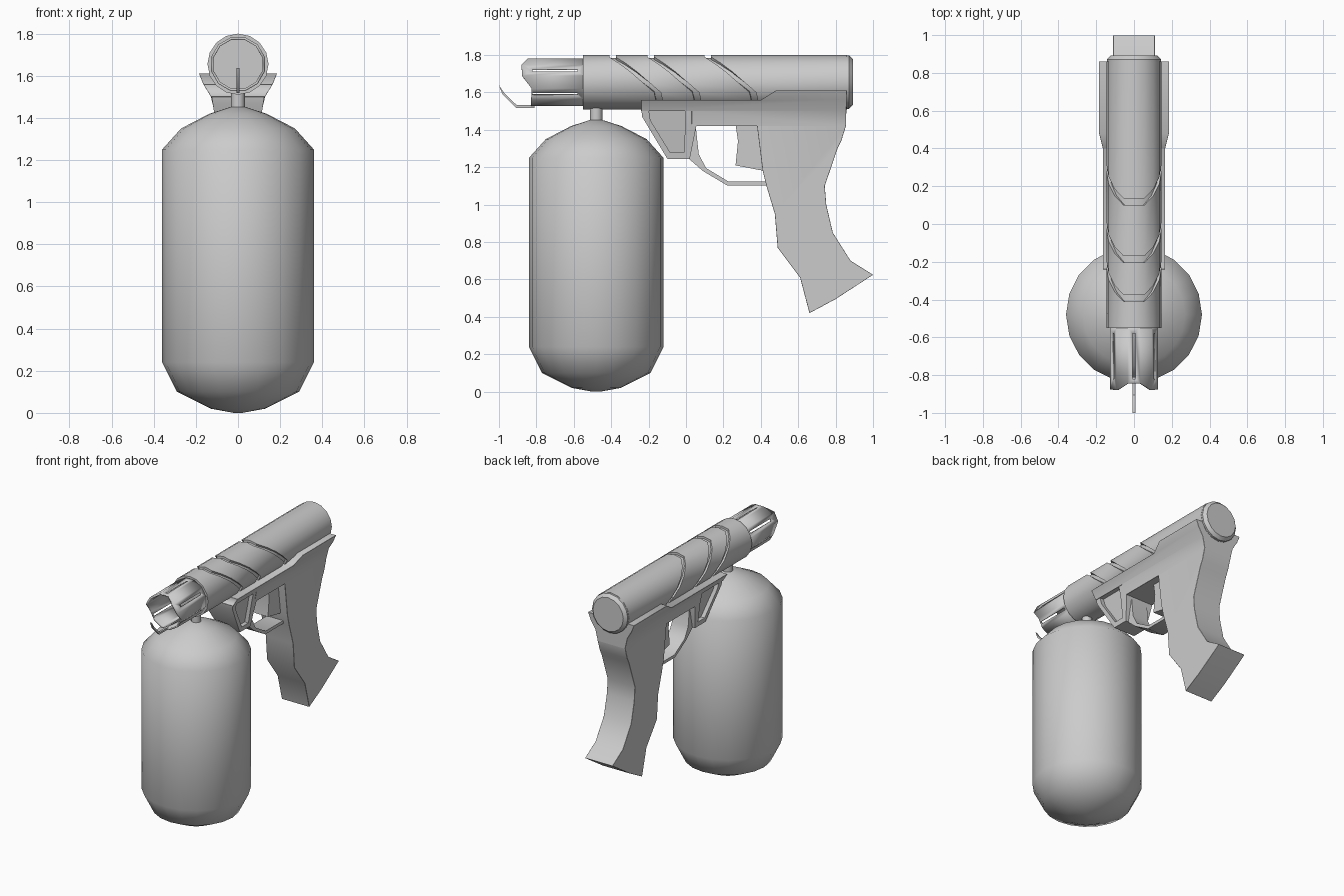
import bpy, bmesh
from math import sin, cos, radians, pi
from mathutils import Vector

if "Cube" in bpy.data.objects:
    bpy.data.objects.remove(bpy.data.objects["Cube"])

AXIS_Z = 1.655          # height of the barrel axis


def finish(name, bm, angle=35, bevel=0.0):
    bmesh.ops.recalc_face_normals(bm, faces=bm.faces)
    me = bpy.data.meshes.new(name)
    bm.to_mesh(me)
    bm.free()
    ob = bpy.data.objects.new(name, me)
    bpy.context.collection.objects.link(ob)
    bpy.ops.object.select_all(action='DESELECT')
    bpy.context.view_layer.objects.active = ob
    ob.select_set(True)
    bpy.ops.object.shade_smooth_by_angle(angle=radians(angle))
    if bevel:
        mod = ob.modifiers.new("edge_bevel", 'BEVEL')
        mod.width = bevel
        mod.segments = 1
        mod.limit_method = 'ANGLE'
        mod.angle_limit = radians(55)
    return ob


def loft(name, rings, closed=False, angle=35):
    """Bridge successive rings; cap the ends, or join last to first."""
    bm = bmesh.new()
    vs = [[bm.verts.new(p) for p in r] for r in rings]
    n = len(rings[0])
    pairs = list(zip(vs, vs[1:])) + ([(vs[-1], vs[0])] if closed else [])
    for a, b in pairs:
        for i in range(n):
            j = (i + 1) % n
            bm.faces.new((a[i], a[j], b[j], b[i]))
    if not closed:
        bm.faces.new(vs[0])
        bm.faces.new(vs[-1])
    return finish(name, bm, angle)


def ring_z(r, z, n, y0):
    return [(r * cos(2 * pi * i / n), y0 + r * sin(2 * pi * i / n), z) for i in range(n)]


def ring_y(r, y, n=16, shift=0.0):
    """Ring about the barrel axis; y may depend on the angle from the top."""
    out = []
    for i in range(n):
        a = 360 * i / n + shift
        yy = y(min(a, 360 - a)) if callable(y) else y
        out.append((r * sin(radians(a)), yy, AXIS_Z + r * cos(radians(a))))
    return out


def lerp(table, t):
    if t <= table[0][0]:
        return table[0][1]
    for (a, u), (b, v) in zip(table, table[1:]):
        if t <= b:
            return u + (v - u) * (t - a) / (b - a)
    return table[-1][1]


def plate(name, pts, width, hole=None, cuts=(), bevel=0.0):
    """Side profile (y, z) thickened in x to +-width(z), optionally a frame round a hole."""
    bm = bmesh.new()
    loops = []
    for poly in [pts] + ([hole] if hole else []):
        loops.append([[bm.verts.new((s, y, z)) for y, z in poly] for s in (-1, 1)])
    n = len(pts)
    for left, right in loops:
        for i in range(n):
            j = (i + 1) % n
            bm.faces.new((left[i], left[j], right[j], right[i]))
    for s in (0, 1):
        if hole:
            for i in range(n):
                j = (i + 1) % n
                bm.faces.new((loops[0][s][i], loops[0][s][j], loops[1][s][j], loops[1][s][i]))
        else:
            bm.faces.new(loops[0][s])
    for z in cuts:
        bmesh.ops.bisect_plane(bm, geom=bm.verts[:] + bm.edges[:] + bm.faces[:],
                               plane_co=(0, 0, z), plane_no=(0, 0, 1))
    for v in bm.verts:
        v.co.x *= width(v.co.z)
    return finish(name, bm, bevel=bevel)


# Fuel tank and its neck
tank = [(0.02, 0.0), (0.13, 0.02), (0.29, 0.10), (0.36, 0.24),
        (0.36, 1.25), (0.27, 1.35), (0.135, 1.42), (0.035, 1.452)]
loft("tank", [ring_z(r, z, 20, -0.48) for r, z in tank], angle=45)
loft("tank_neck", [ring_z(0.033, z, 12, -0.48) for z in (1.44, 1.54)])

# Barrel core, with raised sleeves separated by chevron grooves
loft("barrel_core", [ring_y(0.13, y) for y in (-0.54, 0.86)])
sweep = [(22.5, 0.0), (45, 0.05), (112.5, 0.24), (135, 0.25)]


def slanted(off):
    return lambda a: off + lerp(sweep, a)


edges = [-0.55, slanted(-0.41), slanted(-0.375), slanted(-0.205),
         slanted(-0.17), slanted(0.10), slanted(0.135), 0.86]
for k in range(4):
    a, b = edges[2 * k], edges[2 * k + 1]
    loft("barrel_sleeve_%d" % (k + 1),
         [ring_y(0.128, a), ring_y(0.145, a), ring_y(0.145, b), ring_y(0.128, b)], closed=True)

# Rear cap
loft("rear_cap", [ring_y(r, y) for r, y in ((0.143, 0.85), (0.143, 0.872), (0.122, 0.893))])

# Muzzle: slotted twelve-sided shroud with a scalloped front edge
tip = [(15, -0.845), (45, -0.88), (75, -0.875), (105, -0.825), (165, -0.83)]
bm = bmesh.new()
front = [bm.verts.new(p) for p in ring_y(0.132, lambda a: lerp(tip, a), 12, 15)]
back = [bm.verts.new(p) for p in ring_y(0.132, -0.545, 12, 15)]
for i in range(12):
    j = (i + 1) % 12
    outer = [front[i], front[j], back[j], back[i]]
    if i % 2 == 0:
        bm.faces.new(outer)
        continue
    inner = []
    for y, t in ((-0.82, 0.39), (-0.82, 0.61), (-0.58, 0.61), (-0.58, 0.39)):
        p = back[i].co.lerp(back[j].co, t)
        inner.append(bm.verts.new((p.x, y, p.z)))
    for k in range(4):
        m = (k + 1) % 4
        bm.faces.new((outer[k], outer[m], inner[m], inner[k]))
muzzle = finish("muzzle", bm, angle=20)
mod = muzzle.modifiers.new("wall", 'SOLIDIFY')
mod.thickness = 0.012
mod.offset = -1

# Curved pilot prong under the muzzle
plate("pilot_prong", [(-1.0, 1.638), (-0.98, 1.588), (-0.91, 1.518), (-0.81, 1.518),
                      (-0.81, 1.532), (-0.905, 1.532), (-0.968, 1.592)], lambda z: 0.007)

# Receiver and grip in one profile, flaring towards the barrel
flare = [(1.42, 0.11), (1.50, 0.128), (1.56, 0.165), (1.61, 0.185)]
body = [(-0.24, 1.56), (-0.24, 1.50), (0.03, 1.50), (0.03, 1.42), (0.38, 1.42),
        (0.41, 1.18), (0.43, 1.10), (0.475, 0.95), (0.49, 0.77), (0.61, 0.61),
        (0.66, 0.42), (0.80, 0.495), (1.0, 0.625), (0.88, 0.70), (0.785, 0.85),
        (0.75, 1.0), (0.742, 1.10), (0.81, 1.30), (0.83, 1.34), (0.855, 1.42),
        (0.86, 1.61), (0.48, 1.61), (0.40, 1.56)]
plate("receiver_and_grip", body, lambda z: lerp(flare, z),
      cuts=(1.561, 1.501, 1.421), bevel=0.01)

# Front support: frame around a recessed panel
support = [(1.245, 0.085), (1.42, 0.11), (1.52, 0.13)]
outer = [(-0.24, 1.53), (-0.235, 1.47), (-0.10, 1.245), (0.02, 1.245), (0.055, 1.42), (0.055, 1.53)]
inner = [(-0.20, 1.51), (-0.19, 1.45), (-0.085, 1.28), (-0.01, 1.28), (-0.005, 1.42), (-0.005, 1.51)]
plate("front_support_frame", outer, lambda z: lerp(support, z), hole=inner)
panel = [((a[0] + b[0]) / 2, (a[1] + b[1]) / 2) for a, b in zip(outer, inner)]
plate("front_support_panel", panel, lambda z: lerp(support, z) - 0.03)

# Trigger and trigger guard
plate("trigger", [(0.265, 1.43), (0.278, 1.34), (0.265, 1.21), (0.43, 1.178), (0.43, 1.43)],
      lambda z: 0.055)
plate("trigger_guard", [(0.01, 1.25), (0.09, 1.18), (0.22, 1.103), (0.45, 1.103), (0.45, 1.125),
                        (0.225, 1.125), (0.108, 1.195), (0.068, 1.27), (0.052, 1.42), (0.03, 1.40)],
      lambda z: 0.065)
